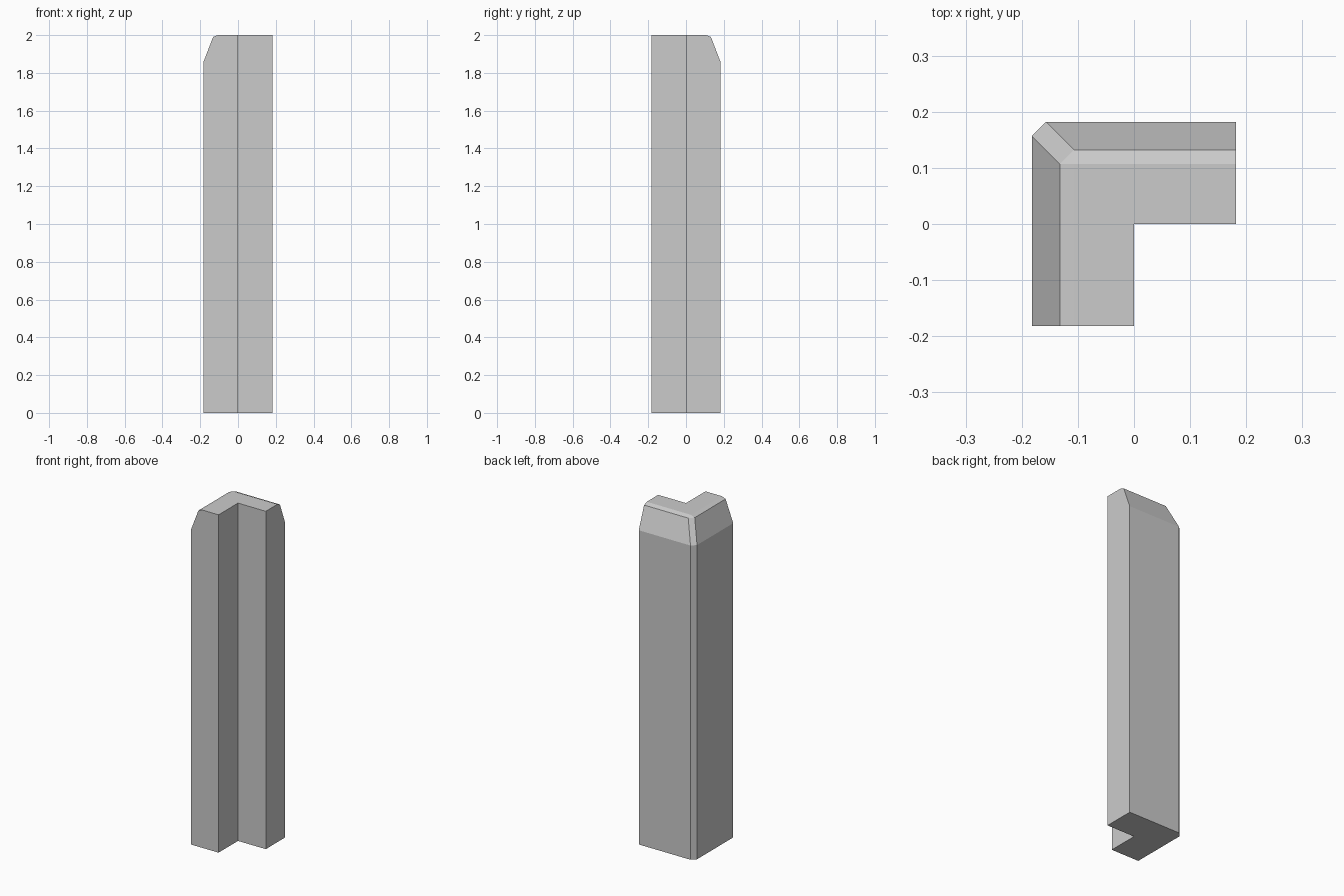
import bpy, bmesh

if "Cube" in bpy.data.objects:
    bpy.data.objects.remove(bpy.data.objects["Cube"])

H = 0.182          # half width of the L footprint
C = 0.025          # outer corner chamfer


def section(bm, z, inset, chamfer):
    """L-shaped ring; only the two outer sides move inward."""
    o = H - inset
    pts = [(0, 0), (H, 0), (H, o), (-o + chamfer, o),
           (-o, o - chamfer), (-o, -H), (0, -H)]
    return [bm.verts.new((x, y, z)) for x, y in pts]


# Corner post: straight shaft, steep bevel, then a shallow rim
bm = bmesh.new()
rings = [section(bm, *r) for r in (
    (0, 0, C), (1.86, 0, C), (1.99, 0.05, C), (2.0, 0.075, 0))]
for a, b in zip(rings, rings[1:]):
    for i in range(len(a)):
        j = (i + 1) % len(a)
        bm.faces.new((a[i], a[j], b[j], b[i]))
bm.faces.new(rings[0])
bm.faces.new(rings[-1])

# Merge the pointed top corner
bmesh.ops.remove_doubles(bm, verts=bm.verts, dist=1e-5)
bmesh.ops.recalc_face_normals(bm, faces=bm.faces)

mesh = bpy.data.meshes.new("corner_post")
bm.to_mesh(mesh)
bm.free()
bpy.context.collection.objects.link(bpy.data.objects.new("corner_post", mesh))
